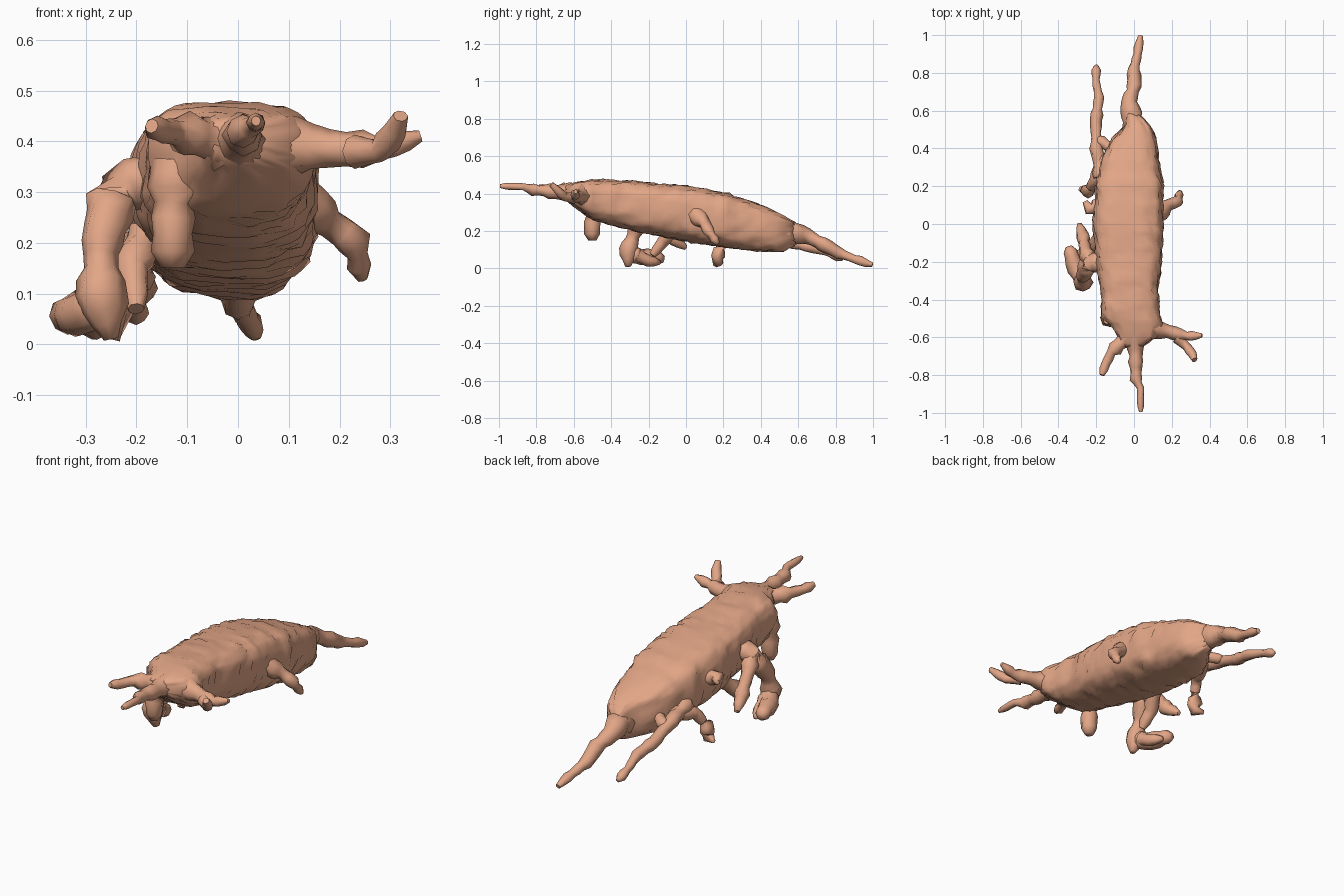
import bpy, bmesh, math, random
from mathutils import Vector

random.seed(4)
shell = bpy.data.materials.new("shell")
shell.diffuse_color = (0.76, 0.38, 0.24, 1)


def finish(name, rings):
    # skin a list of equal-sized rings and cap both ends
    bm = bmesh.new()
    loops = [[bm.verts.new(p) for p in r] for r in rings]
    n = len(loops[0])
    for a, b in zip(loops, loops[1:]):
        for i in range(n):
            bm.faces.new((a[i], a[(i + 1) % n], b[(i + 1) % n], b[i]))
    bm.faces.new(loops[0])
    bm.faces.new(loops[-1])
    for v in bm.verts:
        v.co.z = max(v.co.z, 0)
    bmesh.ops.recalc_face_normals(bm, faces=bm.faces)
    me = bpy.data.meshes.new(name)
    bm.to_mesh(me)
    bm.free()
    me.materials.append(shell)
    ob = bpy.data.objects.new(name, me)
    bpy.context.collection.objects.link(ob)
    bpy.context.view_layer.objects.active = ob
    ob.select_set(True)
    bpy.ops.object.shade_smooth_by_angle(angle=math.radians(70))
    ob.select_set(False)


def limb(name, pts, sides=8):
    # knobbly tapered tube through (x, y, z, radius) points
    path = []
    for a, b in zip(pts, pts[1:]):
        k = max(1, round((Vector(b[:3]) - Vector(a[:3])).length / 0.03))
        path += [Vector(a).lerp(Vector(b), i / k) for i in range(k)]
    path.append(Vector(pts[-1]))
    rings = []
    for i, p in enumerate(path):
        d = (path[min(i + 1, len(path) - 1)].to_3d() - path[max(i - 1, 0)].to_3d()).normalized()
        ref = Vector((0, 0, 1)) if abs(d.z) < 0.8 else Vector((0, 1, 0))
        u = d.cross(ref).normalized()
        w = d.cross(u)
        r = p.w * random.uniform(0.8, 1.2)
        if i == len(path) - 1:
            r *= 0.6
        rings.append([p.to_3d() + (u * math.cos(t) + w * math.sin(t)) * r * random.uniform(0.9, 1.1)
                      for t in (2 * math.pi * j / sides for j in range(sides))])
    finish(name, rings)


# body stations: y, left, right, bottom, top
stations = [(-0.65, -0.06, 0.04, 0.37, 0.44), (-0.60, -0.09, 0.12, 0.33, 0.46),
            (-0.53, -0.13, 0.15, 0.28, 0.47), (-0.50, -0.17, 0.14, 0.26, 0.475),
            (-0.35, -0.18, 0.13, 0.215, 0.475), (-0.20, -0.20, 0.15, 0.18, 0.46),
            (0.0, -0.22, 0.16, 0.14, 0.445), (0.20, -0.21, 0.16, 0.11, 0.41),
            (0.35, -0.17, 0.13, 0.09, 0.36), (0.45, -0.12, 0.12, 0.085, 0.32),
            (0.52, -0.05, 0.09, 0.09, 0.28), (0.58, -0.04, 0.03, 0.12, 0.25)]
rings, N = [], 36
for a, b in zip(stations, stations[1:]):
    k = max(1, round((b[0] - a[0]) / 0.03))
    for i in range(k + (b is stations[-1])):
        y, l, r, lo, hi = (p + (q - p) * i / k for p, q in zip(a, b))
        ridge = random.uniform(-0.025, 0.02)
        ring = []
        for j in range(N):
            t = 2 * math.pi * j / N
            c, s = math.cos(t), math.sin(t)
            # boxy over the back, rounder along the belly
            e = 0.62 if s > 0 else 0.75
            x = math.copysign(abs(c) ** e, c)
            z = math.copysign(abs(s) ** e, s)
            g = 1 + ridge + random.uniform(-0.06, 0.03)
            ring.append(((l + r) / 2 + (r - l) / 2 * x * g, y + random.uniform(-0.008, 0.008),
                         (lo + hi) / 2 + (hi - lo) / 2 * z * g))
        rings.append(ring)
finish("body", rings)

# feelers on the head
limb("middle_feeler", [(0, -0.6, 0.40, 0.06), (0.01, -0.7, 0.41, 0.035),
                       (0.01, -0.82, 0.42, 0.028), (0.035, -0.87, 0.435, 0.022), (0.035, -0.995, 0.44, 0.018)])
limb("left_feeler", [(-0.04, -0.6, 0.40, 0.05), (-0.12, -0.68, 0.42, 0.032),
                     (-0.15, -0.74, 0.42, 0.028), (-0.17, -0.8, 0.43, 0.025)])
limb("right_feeler", [(0.08, -0.55, 0.39, 0.06), (0.18, -0.57, 0.385, 0.038),
                      (0.28, -0.595, 0.385, 0.026), (0.36, -0.59, 0.41, 0.016)])
limb("right_feeler_fork", [(0.23, -0.6, 0.38, 0.03), (0.28, -0.65, 0.38, 0.026),
                           (0.31, -0.69, 0.42, 0.026), (0.32, -0.72, 0.45, 0.024)])

# legs
limb("front_leg", [(-0.12, -0.49, 0.36, 0.05), (-0.13, -0.5, 0.25, 0.045), (-0.13, -0.5, 0.15, 0.035)])
limb("left_leg_main", [(-0.16, -0.2, 0.33, 0.05), (-0.24, -0.21, 0.31, 0.045),
                       (-0.27, -0.27, 0.2, 0.035), (-0.27, -0.31, 0.1, 0.045), (-0.25, -0.31, 0.01, 0.03)])
limb("left_leg_claw", [(-0.26, -0.3, 0.08, 0.04), (-0.31, -0.24, 0.06, 0.045),
                       (-0.33, -0.17, 0.06, 0.04), (-0.345, -0.12, 0.05, 0.028)])
limb("left_leg_claw_tip", [(-0.27, -0.26, 0.07, 0.04), (-0.28, -0.2, 0.04, 0.03), (-0.3, -0.14, 0.03, 0.02)])
limb("left_leg_second", [(-0.23, -0.21, 0.31, 0.04), (-0.26, -0.13, 0.24, 0.035),
                         (-0.27, -0.06, 0.15, 0.032), (-0.29, 0.0, 0.11, 0.022)])
limb("left_leg_inner", [(-0.18, -0.05, 0.22, 0.04), (-0.21, -0.12, 0.15, 0.035), (-0.2, -0.18, 0.07, 0.025)])
limb("left_leg_rear", [(-0.15, 0.36, 0.2, 0.035), (-0.21, 0.23, 0.17, 0.032),
                       (-0.24, 0.18, 0.1, 0.03), (-0.25, 0.17, 0.03, 0.034), (-0.29, 0.19, 0.03, 0.02)])
limb("left_bump", [(-0.18, 0.1, 0.3, 0.04), (-0.24, 0.08, 0.3, 0.03), (-0.26, 0.12, 0.3, 0.02)])
limb("right_leg", [(0.12, 0.05, 0.29, 0.05), (0.18, 0.1, 0.24, 0.035),
                   (0.23, 0.12, 0.2, 0.028), (0.245, 0.17, 0.13, 0.02)])

# tails
limb("long_tail", [(0.01, 0.5, 0.18, 0.07), (-0.015, 0.58, 0.19, 0.055), (-0.025, 0.65, 0.17, 0.04),
                   (0, 0.73, 0.13, 0.034), (0, 0.82, 0.08, 0.03), (0.02, 0.9, 0.05, 0.025),
                   (0.035, 0.997, 0.018, 0.018)])
limb("side_tail", [(-0.17, 0.25, 0.21, 0.04), (-0.2, 0.4, 0.19, 0.034), (-0.2, 0.55, 0.14, 0.032),
                   (-0.185, 0.67, 0.11, 0.026), (-0.2, 0.74, 0.09, 0.024), (-0.2, 0.84, 0.05, 0.018)])
limb("side_tail_root", [(-0.09, 0.38, 0.2, 0.04), (-0.15, 0.42, 0.19, 0.03), (-0.2, 0.46, 0.18, 0.025)])
